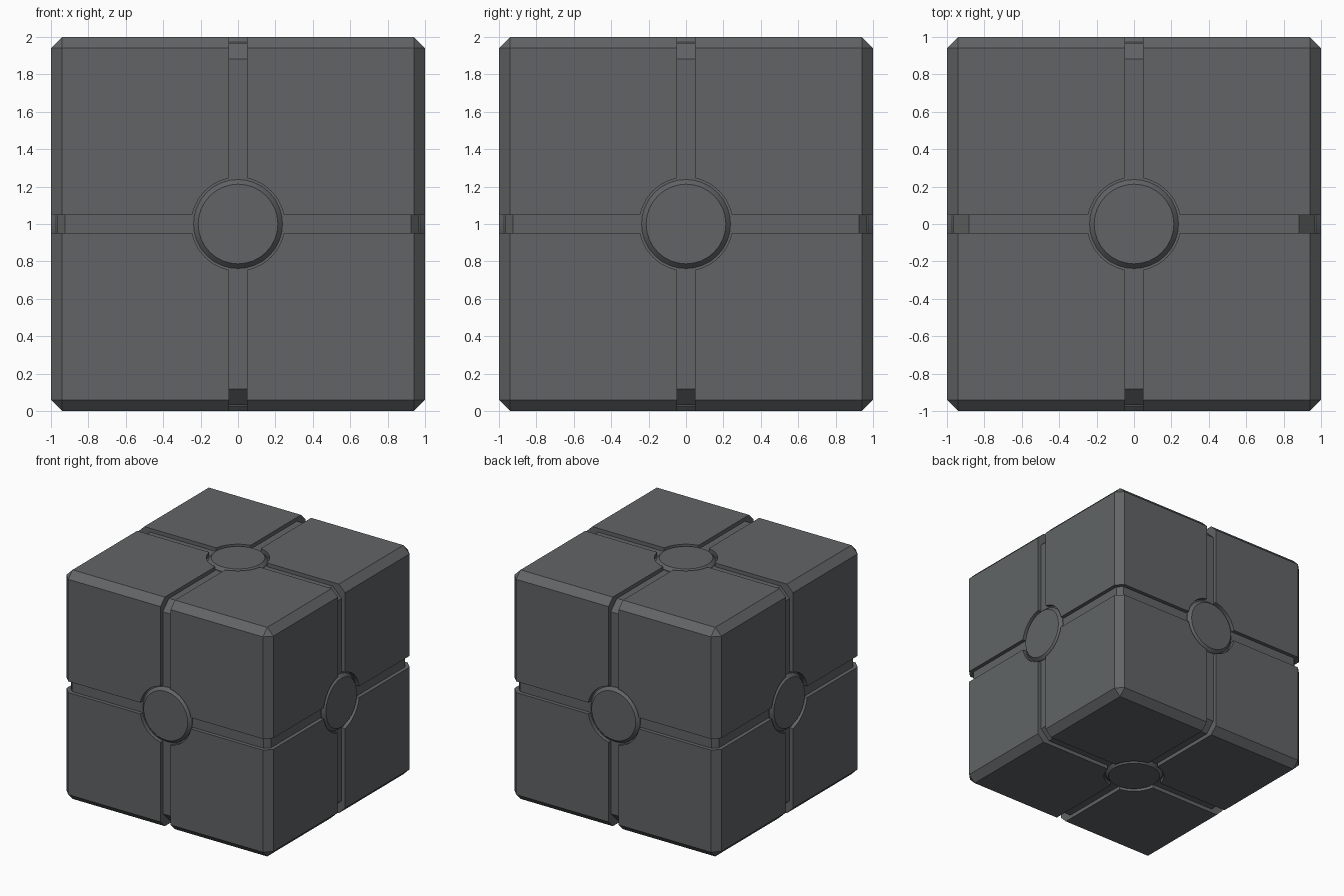
import bpy, bmesh, math
from mathutils import Matrix, Vector

if "Cube" in bpy.data.objects:
    bpy.data.objects.remove(bpy.data.objects["Cube"])

C = Vector((0, 0, 1))      # cube centre
FLOOR = 0.967              # groove floor, measured from the centre
GROOVE = 0.049             # half width of the grooves
RECESS = 0.25              # radius of the round recess

mat = bpy.data.materials.new("dark grey metal")
mat.diffuse_color = (0.12, 0.127, 0.13, 1)
mat.use_nodes = True
mat.node_tree.nodes["Principled BSDF"].inputs["Base Color"].default_value = mat.diffuse_color


def finish(name, bm):
    bmesh.ops.recalc_face_normals(bm, faces=bm.faces[:])
    me = bpy.data.meshes.new(name)
    bm.to_mesh(me)
    bm.free()
    me.materials.append(mat)
    ob = bpy.data.objects.new(name, me)
    ob.location = C
    bpy.context.collection.objects.link(ob)
    return ob


def chamfered_cube(name, h, v, t):
    """Cube of half size h; v chamfers upright edges, t the level ones."""
    bm = bmesh.new()
    for sx in (-1, 1):
        for sy in (-1, 1):
            for sz in (-1, 1):
                for p in ((h, h - v, h - t), (h - v, h, h - t), (h - t, h - t, h)):
                    bm.verts.new((p[0] * sx, p[1] * sy, p[2] * sz))
    bmesh.ops.convex_hull(bm, input=bm.verts[:])
    bmesh.ops.dissolve_limit(bm, angle_limit=0.01, verts=bm.verts[:], edges=bm.edges[:])
    return finish(name, bm)


# outer shell and the core that forms the groove floors
body = chamfered_cube("panelled_cube", 1.0, 0.06, 0.06)
core = chamfered_cube("core", FLOOR, 0.042, 0.085)
helpers = [core]


def boolean(tool, operation):
    m = body.modifiers.new(tool.name, 'BOOLEAN')
    m.operation = operation
    m.solver = 'EXACT'
    m.object = tool


# groove slabs and round recesses on each axis
for i, axis in enumerate("xyz"):
    bm = bmesh.new()
    size = [2.4, 2.4, 2.4]
    size[i] = 2 * GROOVE
    bmesh.ops.create_cube(bm, size=1, matrix=Matrix.Diagonal((*size, 1)))
    helpers.append(finish("groove_cutter_" + axis, bm))
    boolean(helpers[-1], 'DIFFERENCE')
for axis in "xyz":
    turn = Vector((0, 0, 1)).rotation_difference(
        Vector([a == axis for a in "xyz"])).to_matrix().to_4x4()
    bm = bmesh.new()
    bmesh.ops.create_cone(bm, cap_ends=True, segments=32, radius1=RECESS,
                          radius2=RECESS, depth=2.4, matrix=turn)
    helpers.append(finish("recess_cutter_" + axis, bm))
    boolean(helpers[-1], 'DIFFERENCE')
boolean(core, 'UNION')

# bake the cuts and remove the helpers
bpy.context.view_layer.update()
dg = bpy.context.evaluated_depsgraph_get()
baked = bpy.data.meshes.new_from_object(body.evaluated_get(dg))
body.modifiers.clear()
body.data = baked
for ob in helpers:
    bpy.data.objects.remove(ob)

# bevelled disc in the middle of every side
SIDES = {"right": (1, 0, 0), "left": (-1, 0, 0), "back": (0, 1, 0),
         "front": (0, -1, 0), "top": (0, 0, 1), "bottom": (0, 0, -1)}
discs = []
for name, d in SIDES.items():
    turn = Vector((0, 0, 1)).rotation_difference(Vector(d)).to_matrix().to_4x4()
    bm = bmesh.new()
    rings = []
    for r, z in ((0.238, FLOOR - 0.005), (0.238, 0.972), (0.213, 0.999)):
        rings.append([bm.verts.new((r * math.cos(a), r * math.sin(a), z))
                      for a in (math.tau * k / 32 for k in range(32))])
    for lo, hi in zip(rings, rings[1:]):
        for k in range(32):
            n = (k + 1) % 32
            bm.faces.new((lo[k], lo[n], hi[n], hi[k]))
    bm.faces.new(rings[-1])
    bm.faces.new(rings[0][::-1])
    bm.transform(turn)
    discs.append(finish("disc_" + name, bm))

# smooth the round walls, keep the edges crisp
for ob in [body] + discs:
    bpy.ops.object.select_all(action='DESELECT')
    ob.select_set(True)
    bpy.context.view_layer.objects.active = ob
    bpy.ops.object.shade_smooth_by_angle(angle=math.radians(25))
